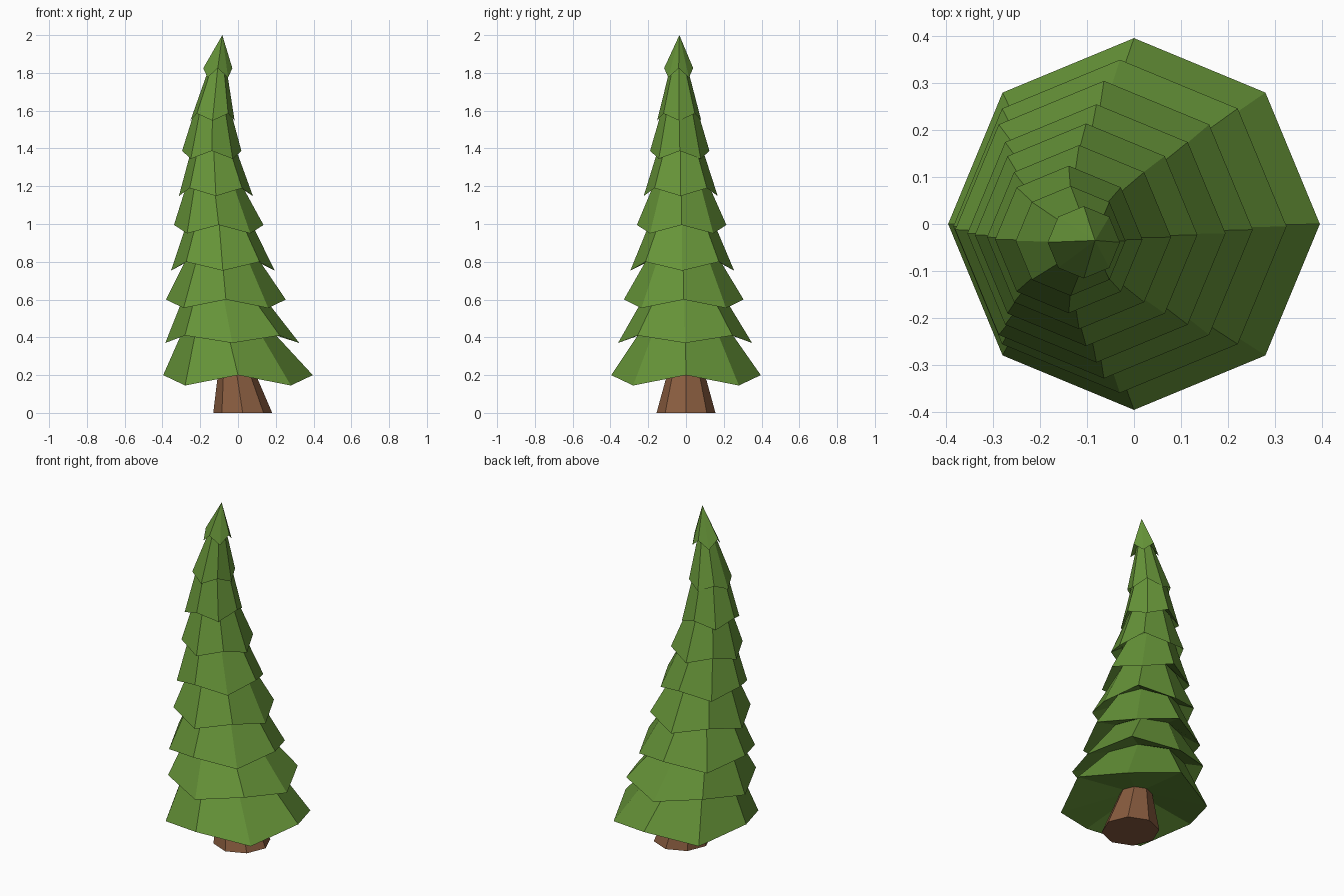
import bpy
from math import cos, sin, pi

if "Cube" in bpy.data.objects:
    bpy.data.objects.remove(bpy.data.objects["Cube"])

SIDES = 8


def material(name, color):
    mat = bpy.data.materials.new(name)
    mat.diffuse_color = (*color, 1)
    mat.use_nodes = True
    mat.node_tree.nodes["Principled BSDF"].inputs["Base Color"].default_value = mat.diffuse_color
    return mat


def ring(cx, cy, r, z_cardinal, z_diagonal):
    """Octagon whose corners alternate between two heights."""
    return [(cx + r * cos(2 * pi * i / SIDES),
             cy + r * sin(2 * pi * i / SIDES),
             z_diagonal if i % 2 else z_cardinal) for i in range(SIDES)]


def loft(name, rings, mat, apex=None, cap_bottom=False, cap_top=False):
    """Skin a stack of rings, optionally closed by caps or a tip."""
    verts = [v for r in rings for v in r]
    faces = []
    for k in range(len(rings) - 1):
        a, b = k * SIDES, (k + 1) * SIDES
        for i in range(SIDES):
            j = (i + 1) % SIDES
            faces.append((a + i, a + j, b + j, b + i))
    last = (len(rings) - 1) * SIDES
    if cap_bottom:
        faces.append(tuple(reversed(range(SIDES))))
    if cap_top:
        faces.append(tuple(range(last, last + SIDES)))
    if apex:
        verts.append(apex)
        faces += [(last + i, last + (i + 1) % SIDES, len(verts) - 1)
                  for i in range(SIDES)]
    mesh = bpy.data.meshes.new(name)
    mesh.from_pydata(verts, [], faces)
    mesh.materials.append(mat)
    obj = bpy.data.objects.new(name, mesh)
    bpy.context.collection.objects.link(obj)
    return obj


bark = material("bark", (0.25, 0.107, 0.05))
needles = material("needles", (0.133, 0.296, 0.04))

# Trunk: tapered, leaning octagon
trunk_top = ring(-0.012, 0, 0.09, 0.24, 0.24)
loft("trunk", [ring(0.025, 0, 0.156, 0, 0), trunk_top], bark,
     cap_bottom=True, cap_top=True)

# Branch tips of each tier: centre x, centre y, radius, cardinal z, diagonal z
rims = [
    (0.0, 0.0, 0.396, 0.20, 0.145),
    (-0.03, -0.005, 0.355, 0.37, 0.41),
    (-0.064, -0.012, 0.317, 0.60, 0.555),
    (-0.08, -0.02, 0.275, 0.753, 0.80),
    (-0.102, -0.023, 0.237, 0.995, 0.95),
    (-0.117, -0.028, 0.196, 1.148, 1.19),
    (-0.139, -0.033, 0.157, 1.387, 1.345),
    (-0.135, -0.036, 0.117, 1.547, 1.585),
    (-0.107, -0.039, 0.077, 1.825, 1.775),
]
# Narrow waists tucked under the next tier: centre x, centre y, radius, z
waists = [
    (-0.058, -0.004, 0.232, 0.44),
    (-0.08, -0.01, 0.202, 0.63),
    (-0.085, -0.016, 0.182, 0.83),
    (-0.102, -0.022, 0.16, 1.03),
    (-0.128, -0.026, 0.14, 1.22),
    (-0.13, -0.03, 0.11, 1.42),
    (-0.134, -0.034, 0.092, 1.61),
    (-0.107, -0.038, 0.045, 1.83),
]

# Foliage: one zigzag skin from the trunk top up to the tip
layers = [trunk_top]
for k, rim in enumerate(rims):
    layers.append(ring(*rim))
    if k < len(waists):
        x, y, r, z = waists[k]
        layers.append(ring(x, y, r, z, z))
loft("foliage", layers, needles, apex=(-0.083, -0.035, 2.0))
